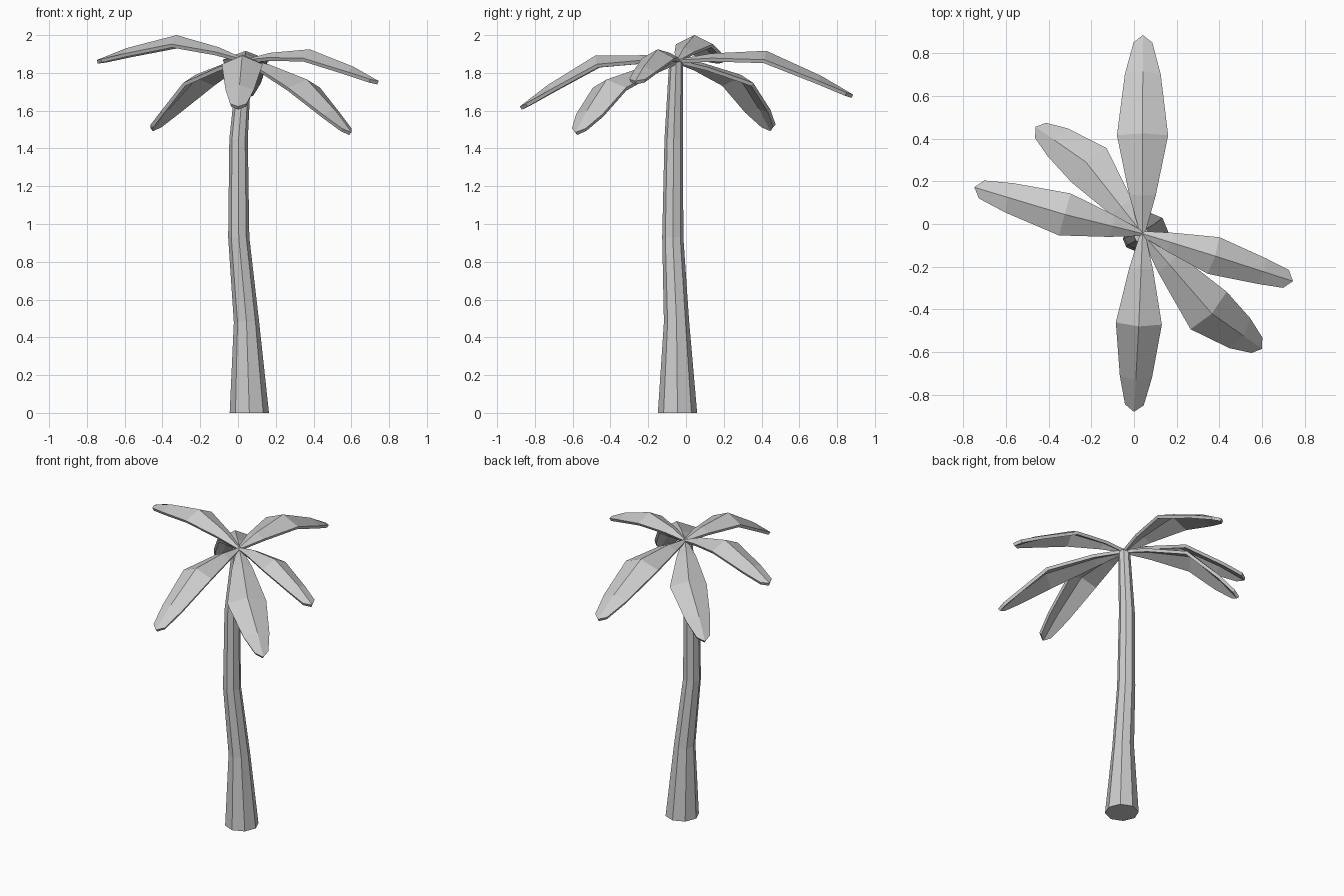
import bpy, math
from mathutils import Vector

if "Cube" in bpy.data.objects:
    bpy.data.objects.remove(bpy.data.objects["Cube"])

CROWN = Vector((0.04, -0.045, 1.872))


def make_object(name, verts, faces):
    mesh = bpy.data.meshes.new(name)
    mesh.from_pydata(verts, [], faces)
    mesh.update()
    ob = bpy.data.objects.new(name, mesh)
    bpy.context.collection.objects.link(ob)
    return ob


# Trunk: octagonal rings swept along a gently bent path (x, y, z, radius)
rings = [(0.06, -0.045, 0, 0.104), (0.045, -0.05, 0.48, 0.067),
         (0.004, -0.07, 0.93, 0.056), (0.003, -0.065, 1.45, 0.049),
         (0.035, -0.052, 1.86, 0.037)]
N = 8
verts = [(x + r * math.cos(k * math.tau / N), y + r * math.sin(k * math.tau / N), z)
         for x, y, z, r in rings for k in range(N)]
faces = [(i * N + k, i * N + (k + 1) % N, (i + 1) * N + (k + 1) % N, (i + 1) * N + k)
         for i in range(len(rings) - 1) for k in range(N)]
faces += [tuple(reversed(range(N))), tuple(range(len(verts) - N, len(verts)))]
make_object("trunk", verts, faces)


def frond(name, mid, tip, half_width):
    """Folded leaf: ridge from the crown over a bend to a blunt tip."""
    mid, tip = Vector(mid), Vector(tip)
    up = Vector((0, 0, 1))
    ridge = [CROWN, CROWN.lerp(mid, 0.38) + up * 0.014, mid,
             mid.lerp(tip, 0.63) + up * 0.014, tip]
    widths = [0.012, half_width * 0.52, half_width, half_width * 0.7, 0.044]
    drops = [0.004, 0.025, 0.048, 0.03, 0.008]
    backs = [0, 0, 0, 0, 0.035]
    verts = []
    for i, p in enumerate(ridge):
        t = (ridge[min(i + 1, 4)] - ridge[max(i - 1, 0)]).normalized()
        side = t.cross(up).normalized()
        n = side.cross(t)
        low = p - n * drops[i] - t * backs[i]
        verts += [low - side * widths[i], p, low + side * widths[i]]
    faces = [(3 * i + c, 3 * i + c + 1, 3 * i + c + 4, 3 * i + c + 3)
             for i in range(4) for c in (0, 1)]
    ob = make_object(name, verts, faces)
    m = ob.modifiers.new("thickness", "SOLIDIFY")
    m.thickness = 0.02
    m.offset = -1


# Crown of six fronds
frond("frond_back", (0.04, 0.425, 1.917), (0.042, 0.885, 1.685), 0.12)
frond("frond_front", (0.022, -0.48, 1.892), (0.0, -0.88, 1.622), 0.108)
frond("frond_left", (-0.325, 0.045, 2.0), (-0.748, 0.172, 1.868), 0.102)
frond("frond_right", (0.38, -0.15, 1.925), (0.745, -0.268, 1.757), 0.09)
frond("frond_back_left", (-0.225, 0.29, 1.79), (-0.462, 0.455, 1.505), 0.115)
frond("frond_front_right", (0.365, -0.42, 1.765), (0.6, -0.585, 1.485), 0.122)
